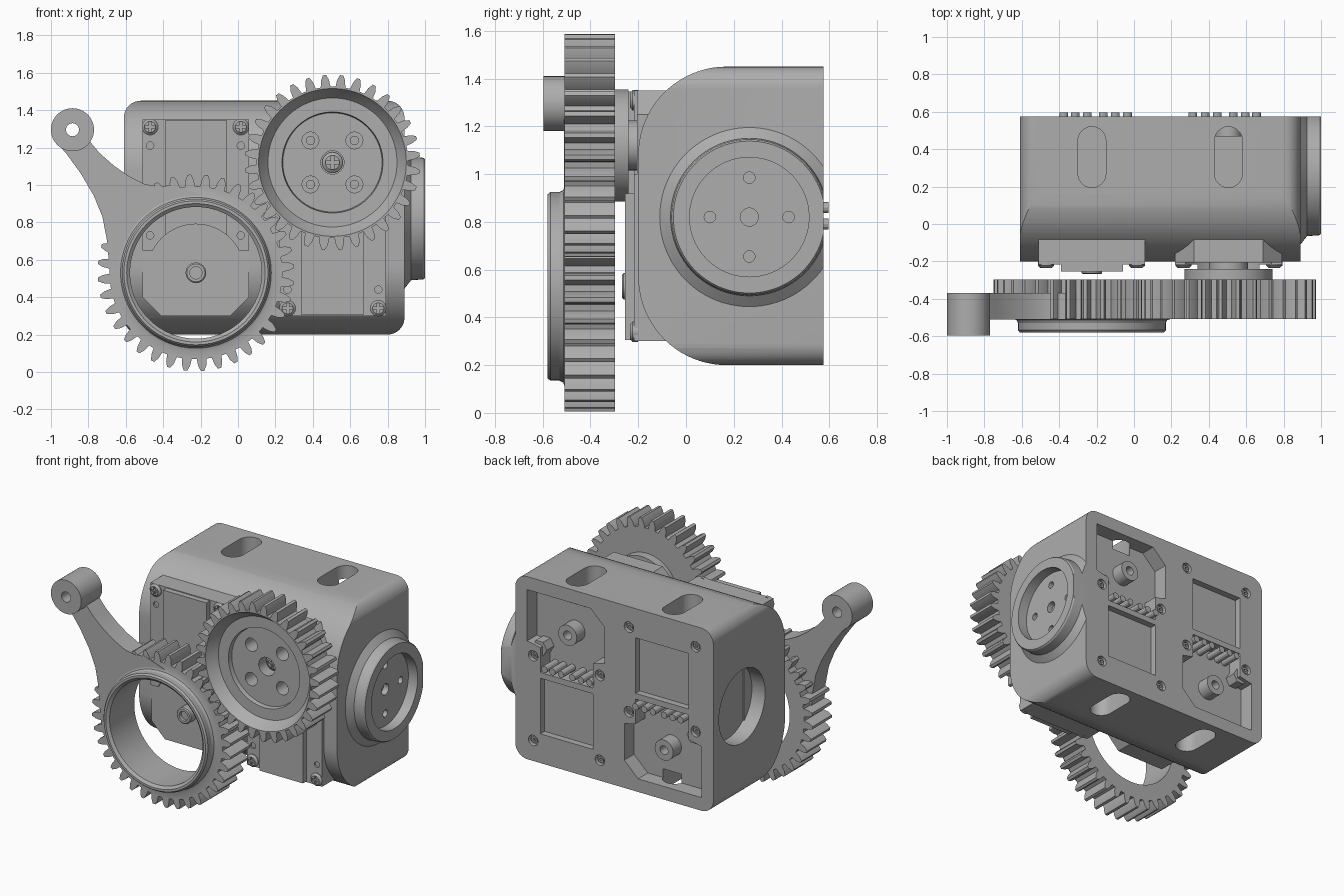
import bpy, bmesh
from math import sin, cos, pi, radians

if "Cube" in bpy.data.objects:
    bpy.data.objects.remove(bpy.data.objects["Cube"])

grey = bpy.data.materials.new("plain grey")
grey.use_nodes = True
grey.diffuse_color = (0.42, 0.42, 0.42, 1)
grey.node_tree.nodes["Principled BSDF"].inputs["Base Color"].default_value = (0.42, 0.42, 0.42, 1)


# ---------- helpers ----------
def place(axis, u, v, w):
    return {"x": (w, u, v), "y": (u, w, v), "z": (u, v, w)}[axis]


def stack(name, rings, axis):
    """Skin a stack of (outline, height) rings into a closed solid."""
    bm = bmesh.new()
    loops = [[bm.verts.new(place(axis, u, v, h)) for u, v in pts] for pts, h in rings]
    n = len(loops[0])
    for a, b in zip(loops, loops[1:]):
        for i in range(n):
            j = (i + 1) % n
            bm.faces.new((a[i], a[j], b[j], b[i]))
    bm.faces.new(loops[0])
    bm.faces.new(loops[-1])
    bmesh.ops.recalc_face_normals(bm, faces=bm.faces)
    me = bpy.data.meshes.new(name)
    bm.to_mesh(me)
    bm.free()
    ob = bpy.data.objects.new(name, me)
    bpy.context.collection.objects.link(ob)
    me.materials.append(grey)
    return ob


def prism(name, pts, lo, hi, axis="y"):
    return stack(name, [(pts, lo), (pts, hi)], axis)


def arc(u, v, r, a, b, n):
    return [(u + r * cos(radians(a + (b - a) * i / n)),
             v + r * sin(radians(a + (b - a) * i / n))) for i in range(n + 1)]


def lathe(name, c, profile, axis="y", n=64):
    return stack(name, [(arc(*c, r, 0, 360, n)[:-1], h) for r, h in profile], axis)


def cyl(name, c, r, lo, hi, axis="y", n=32):
    return lathe(name, c, [(r, lo), (r, hi)], axis, n)


def box(u0, u1, v0, v1):
    return [(u0, v0), (u1, v0), (u1, v1), (u0, v1)]


def boolean(ob, other, op="DIFFERENCE"):
    mod = ob.modifiers.new("bool", "BOOLEAN")
    mod.operation, mod.solver, mod.object = op, "EXACT", other
    bpy.context.view_layer.objects.active = ob
    bpy.ops.object.modifier_apply(modifier=mod.name)
    bpy.data.objects.remove(other)


def rounded(u0, u1, v0, v1, r):
    return (arc(u1 - r, v1 - r, r, 0, 90, 8) + arc(u0 + r, v1 - r, r, 90, 180, 8)
            + arc(u0 + r, v0 + r, r, 180, 270, 8) + arc(u1 - r, v0 + r, r, 270, 360, 8))


def gear_outline(c, teeth, pitch, phase):
    """Spur teeth: tapered sides and a narrow tip."""
    m = 2 * pitch / teeth
    step = 2 * pi / teeth
    pts = []
    for k in range(teeth):
        for f, r in ((-.33, pitch - 1.3 * m), (-.25, pitch), (-.1, pitch + m),
                     (.1, pitch + m), (.25, pitch), (.33, pitch - 1.3 * m)):
            a = radians(phase) + (k + f) * step
            pts.append((c[0] + r * cos(a), c[1] + r * sin(a)))
    return pts


def cross_screw(name, c, r, back, front):
    head = lathe(name, c, [(r, back), (r, front + .012), (r * .7, front)], n=24)
    for w, h in ((.65, .15), (.15, .65)):
        slot = box(c[0] - r * w, c[0] + r * w, c[1] - r * h, c[1] + r * h)
        boolean(head, prism("cutter", slot, front - .02, front + .012))


SHAFT_A, SHAFT_B = (-.225, .53), (.505, 1.12)

# ---------- housing: rounded block with a rounded nose ----------
body = prism("housing", rounded(-.61, .89, .2, 1.45, .09), -.2, .575)
nose = [(.7, .2)] + [(.7, 1.45)] + arc(.17, 1.08, .37, 90, 180, 20) + arc(.17, .57, .37, 180, 270, 20)
boolean(body, prism("cutter", nose, -1, 1, "x"), "INTERSECT")

# side bearing boss, trimmed at the back plane
HUB = (.265, .82)
boss = lathe("side_boss", HUB, [(.375, .87), (.375, .89), (.33, .925), (.325, .99), (.318, 1)], "x", 96)
boolean(boss, cyl("cutter", HUB, .25, .93, 1.1, "x", 64))
for dy, dz, r in ((0, 0, .038), (.165, 0, .024), (-.165, 0, .024), (0, .165, .024), (0, -.165, .024)):
    boolean(boss, cyl("cutter", (HUB[0] + dy, HUB[1] + dz), r, .89, 1.1, "x", 20))
boolean(boss, prism("cutter", box(.575, .8, .3, 1.3), .8, 1.1, "x"))
boolean(body, cyl("cutter", HUB, .25, -.8, -.5, "x", 64))

# vent slots through the top and bottom walls
for cx in (SHAFT_A[0], SHAFT_B[0]):
    slot = arc(cx, .445, .075, 0, 180, 12) + arc(cx, .27, .075, 180, 360, 12)
    for lo, hi in ((1.3, 1.6), (.1, .35)):
        boolean(body, prism("cutter", slot, lo, hi, "z"))


# ---------- the two servos, the second turned half way round ----------
def servo(tag, flip):
    def P(x, z):
        return (.28 - x, 1.65 - z) if flip else (x, z)

    def poly(pts):
        return [P(*p) for p in pts]

    # back pocket, shallow window and screw holes
    pocket = [(-.52, .29), (-.04, .29), (.065, .39), (.065, .64), (-.02, .66),
              (-.02, .83), (-.42, .83), (-.42, .66), (-.52, .64)]
    boolean(body, prism("cutter", poly(pocket), .47, .7))
    boolean(body, prism("cutter", poly(box(-.42, -.02, .87, 1.25)), .53, .7))
    for x in (-.475, .03):
        for z in (.73, 1.31):
            boolean(body, cyl("cutter", P(x, z), .036, .545, .7, n=20))
            stud = cyl(tag + "_rear_screw", P(x, z), .022, .53, .565, n=16)
            boolean(stud, cyl("cutter", P(x, z), .011, .55, .6, n=6))
    post = cyl(tag + "_rear_post", P(*SHAFT_A), .07, .45, .56)
    boolean(post, cyl("cutter", P(*SHAFT_A), .03, .48, .6, n=20))
    cyl(tag + "_rear_knob", P(-.445, .68), .055, .45, .55, n=6)
    for x in (-.375, -.315, -.25, -.165, -.1, -.035):
        cyl(tag + "_pin", P(x, .79), .023, .45, .597, n=12)

    # front case with two chamfered corners
    case = [(-.41, .3), (-.04, .3), (.06, .4), (.06, 1.35), (-.51, 1.35), (-.51, .4)]
    prism(tag + "_case", poly(case), -.206, .1)
    # mounting ears and raised strip, cleared round the shaft
    ears = prism(tag + "_ears", poly(box(-.51, .06, .65, 1.35)), -.217, -.1)
    strip = prism(tag + "_strip", poly(box(-.39, -.06, .7, 1.345)), -.255, -.1)
    for part in (ears, strip):
        boolean(part, cyl("cutter", P(*SHAFT_A), .26, -.4, -.2, n=64))
    for x in (-.47, .015):
        for z in (.73, 1.21):
            boolean(ears, cyl("cutter", P(x, z), .02, -.3, -.18, n=16))
        cross_screw(tag + "_ear_screw", P(x, 1.31), .043, -.2, -.235)


servo("lower_servo", False)
servo("upper_servo", True)

# ---------- output shafts ----------
stub = lathe("lower_shaft", SHAFT_A, [(.055, -.18), (.055, -.262), (.048, -.268)], n=32)
boolean(stub, cyl("cutter", SHAFT_A, .033, -.3, -.245, n=24))
cyl("upper_shaft", SHAFT_B, .105, -.25, -.15)
horn = cyl("servo_horn", SHAFT_B, .235, -.312, -.24, n=64)
HOLES = [(SHAFT_B[0] + i * .1175, SHAFT_B[1] + j * .1175) for i in (-1, 1) for j in (-1, 1)]
for h in HOLES:
    boolean(horn, cyl("cutter", h, .022, -.4, -.2, n=16))
cross_screw("horn_screw", SHAFT_B, .055, -.3, -.35)

# ---------- driving gear with a stepped dish ----------
drive = prism("drive_gear", gear_outline(SHAFT_B, 32, .441, 95.2), -.508, -.298)
dish = [(.395, -.6), (.395, -.508), (.385, -.49), (.345, -.44), (.27, -.439), (.265, -.41)]
boolean(drive, lathe("cutter", SHAFT_B, dish, n=96))
for h in HOLES:
    boolean(drive, cyl("cutter", h, .045, -.6, -.2, n=24))
boolean(drive, cyl("cutter", SHAFT_B, .062, -.6, -.2, n=24))

# ---------- driven ring gear with collar and lever ----------
ring = prism("ring_gear", gear_outline(SHAFT_A, 36, .498, -86.1), -.508, -.298)
collar = [(.42, -.4), (.42, -.508), (.403, -.514), (.395, -.53), (.395, -.568), (.385, -.58)]
boolean(ring, lathe("cutter", SHAFT_A, collar, n=96), "UNION")
bore = [(.37, -.6), (.37, -.58), (.352, -.565), (.352, -.2)]

lever_outline = [(-.985, 1.24), (-.92, 1.17), (-.84, 1.06), (-.77, .94), (-.725, .83), (-.7, .7),
                 (-.69, .58), (-.6, .5), (-.4, .75), (-.2, .95), (-.35, 1.0), (-.42, .99),
                 (-.5, 1.005), (-.58, 1.045), (-.66, 1.1), (-.74, 1.17), (-.79, 1.23), (-.885, 1.3)]
lever = prism("lever_arm", lever_outline, -.51, -.37)
EYE = (-.885, 1.295)
boolean(lever, cyl("cutter", EYE, .115, -.596, -.369, n=48), "UNION")
boolean(lever, cyl("cutter", EYE, .035, -.7, -.2, n=24))
for part in (ring, lever):
    boolean(part, lathe("cutter", SHAFT_A, bore, n=96))

# ---------- finish: one colour, smooth curves, crisp edges ----------
for ob in bpy.context.collection.objects:
    if ob.type == "MESH" and grey.name in ob.data.materials:
        ob.data.materials.clear()
        ob.data.materials.append(grey)
        ob.data.polygons.foreach_set("material_index", [0] * len(ob.data.polygons))
        bpy.ops.object.select_all(action="DESELECT")
        ob.select_set(True)
        bpy.context.view_layer.objects.active = ob
        bpy.ops.object.shade_smooth_by_angle(angle=radians(22))
